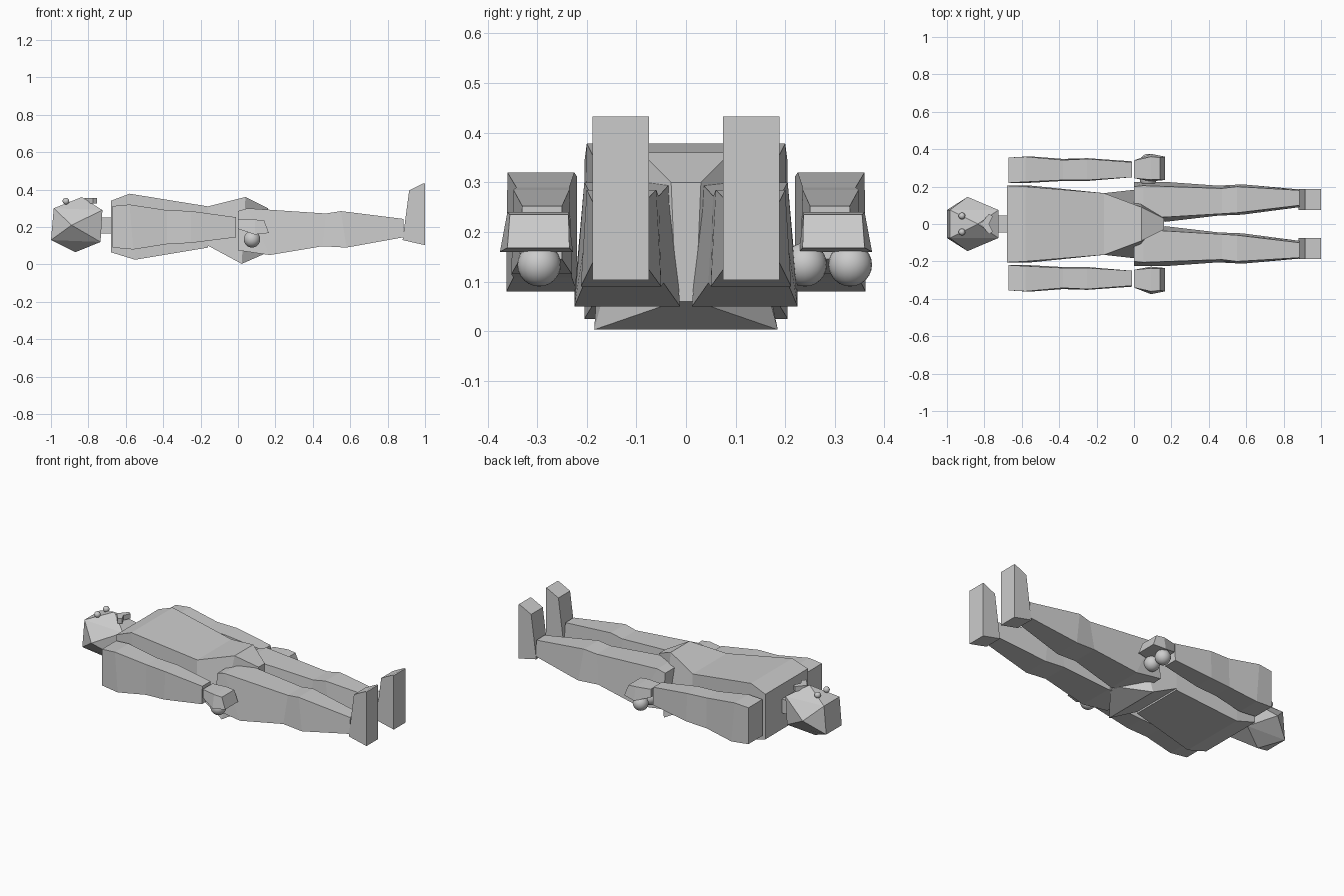
import bpy, bmesh, math
from mathutils import Vector

grey = bpy.data.materials.new("plain grey")
grey.diffuse_color = (0.6, 0.6, 0.6, 1)


def finish(name, bm):
    bmesh.ops.recalc_face_normals(bm, faces=bm.faces)
    me = bpy.data.meshes.new(name)
    bm.to_mesh(me)
    bm.free()
    me.materials.append(grey)
    ob = bpy.data.objects.new(name, me)
    bpy.context.collection.objects.link(ob)
    return ob


def loft(name, sections, side=1):
    """Four-sided sections (x_bottom, x_top, z0, z1, bottom y0, y1, top y0, y1)."""
    bm = bmesh.new()
    rings = []
    for xb, xt, z0, z1, b0, b1, t0, t1 in sections:
        pts = [(xb, b0, z0), (xb, b1, z0), (xt, t1, z1), (xt, t0, z1)]
        rings.append([bm.verts.new((x, side * y, z)) for x, y, z in pts])
    for a, b in zip(rings, rings[1:]):
        for i in range(4):
            j = (i + 1) % 4
            bm.faces.new((a[i], a[j], b[j], b[i]))
    bm.faces.new(rings[0])
    bm.faces.new(rings[-1])
    return finish(name, bm)


def hull(name, pts):
    bm = bmesh.new()
    for p in pts:
        bm.verts.new(p)
    bmesh.ops.convex_hull(bm, input=bm.verts)
    bmesh.ops.dissolve_limit(bm, angle_limit=0.02, verts=bm.verts, edges=bm.edges)
    return finish(name, bm)


def ball(name, loc, r):
    bpy.ops.mesh.primitive_uv_sphere_add(segments=20, ring_count=12, radius=r, location=loc)
    ob = bpy.context.object
    ob.name = name
    ob.data.materials.append(grey)
    bpy.ops.object.shade_smooth()


# Torso, hips and neck
loft("torso", [
    (-0.68, -0.68, 0.065, 0.34, -0.205, 0.205, -0.205, 0.205),
    (-0.55, -0.58, 0.025, 0.378, -0.205, 0.205, -0.20, 0.20),
    (-0.16, -0.16, 0.09, 0.31, -0.165, 0.165, -0.165, 0.165)])
loft("hips", [
    (-0.16, -0.16, 0.10, 0.31, -0.165, 0.165, -0.165, 0.165),
    (0.02, 0.04, 0.003, 0.36, -0.185, 0.185, -0.09, 0.09),
    (0.15, 0.16, 0.06, 0.30, -0.02, 0.02, -0.03, 0.03)])
loft("neck", [(x, x, 0.165, 0.25, -0.045, 0.045, -0.045, 0.045) for x in (-0.74, -0.66)])

# Faceted head: box corners with a raised point on four sides
corners = [(x, y, z) for x, z in ((-1, 0.13), (-0.985, 0.30), (-0.735, 0.12), (-0.725, 0.29))
           for y in (-0.075, 0.075)]
hull("head", corners + [(-0.835, 0, 0.36), (-0.87, 0, 0.065),
                        (-0.89, 0.145, 0.21), (-0.89, -0.145, 0.21)])

# Chevron mouth
bm = bmesh.new()
outline = [(-0.82, 0), (-0.775, 0.055), (-0.755, 0.04), (-0.775, 0),
           (-0.755, -0.04), (-0.775, -0.055)]
face = bm.faces.new([bm.verts.new((x, y, 0.325)) for x, y in outline])
ext = bmesh.ops.extrude_face_region(bm, geom=[face])
bmesh.ops.translate(bm, vec=(0, 0, 0.03),
                    verts=[v for v in ext["geom"] if isinstance(v, bmesh.types.BMVert)])
finish("mouth", bm)

for s, label in ((1, "left"), (-1, "right")):
    ball(label + "_eye", (-0.92, s * 0.043, 0.338), 0.018)
    # Arm from shoulder to wrist
    loft(label + "_arm", [
        (-0.67, -0.67, 0.09, 0.312, 0.22, 0.355, 0.22, 0.355),
        (-0.56, -0.58, 0.08, 0.32, 0.22, 0.362, 0.225, 0.36),
        (-0.38, -0.38, 0.108, 0.29, 0.23, 0.348, 0.235, 0.342),
        (-0.25, -0.25, 0.115, 0.285, 0.23, 0.352, 0.235, 0.348),
        (-0.01, -0.01, 0.145, 0.252, 0.25, 0.335, 0.25, 0.33)], s)
    # Hand
    loft(label + "_hand", [
        (0.0, 0.0, 0.19, 0.24, 0.245, 0.34, 0.245, 0.34),
        (0.09, 0.09, 0.16, 0.24, 0.228, 0.375, 0.237, 0.36),
        (0.165, 0.14, 0.168, 0.235, 0.235, 0.36, 0.237, 0.355)], s)
    # Leg from hip to ankle
    loft(label + "_leg", [
        (0.0, 0.0, 0.075, 0.285, 0.03, 0.225, 0.04, 0.20),
        (0.17, 0.05, 0.05, 0.30, 0.012, 0.225, 0.03, 0.205),
        (0.45, 0.47, 0.097, 0.272, 0.045, 0.205, 0.055, 0.19),
        (0.58, 0.55, 0.09, 0.285, 0.05, 0.212, 0.06, 0.20),
        (0.885, 0.885, 0.145, 0.243, 0.09, 0.185, 0.10, 0.18)], s)
    # Foot pointing up
    hull(label + "_foot", [(x, s * y, z) for x, z in
         ((0.88, 0.13), (1.0, 0.103), (0.915, 0.395), (0.99, 0.433), (1.0, 0.433))
         for y in (0.075, 0.188)])

# Round balls under the hands
for i, y in enumerate((0.331, 0.24, -0.296)):
    ball("hand_ball_%d" % (i + 1), (0.075, y, 0.134), 0.044)
